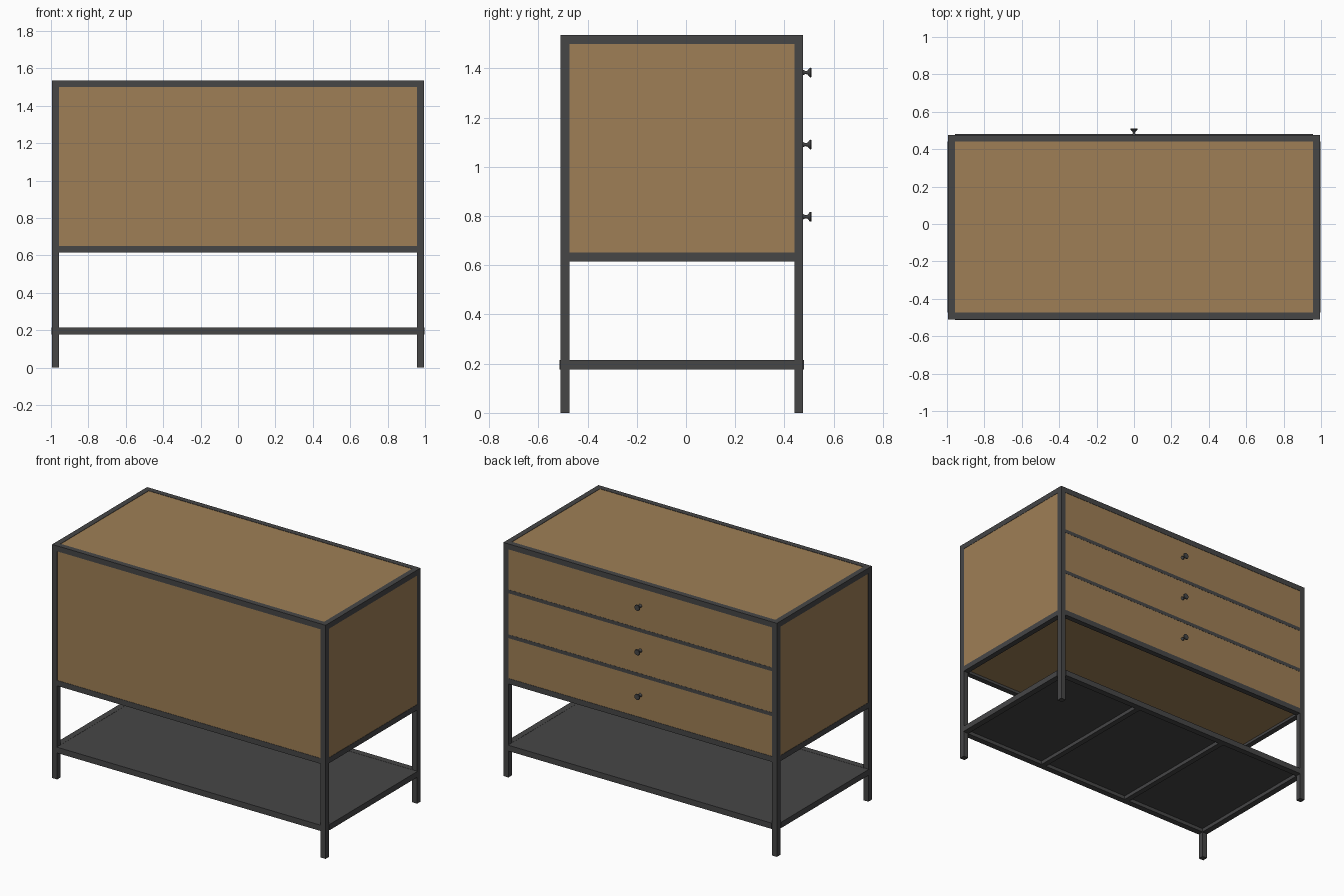
import bpy
import math
from mathutils import Vector

cube = bpy.data.objects.get("Cube")
if cube:
    bpy.data.objects.remove(cube, do_unlink=True)


def material(name, rgb):
    mat = bpy.data.materials.new(name)
    mat.use_nodes = True
    mat.diffuse_color = (*rgb, 1)
    mat.node_tree.nodes["Principled BSDF"].inputs["Base Color"].default_value = (*rgb, 1)
    return mat


WOOD = material("warm_wood", (0.345, 0.212, 0.092))
METAL = material("dark_metal", (0.061, 0.061, 0.062))


def box(name, lo, hi, mat):
    """Box between two opposite corners."""
    lo, hi = Vector(lo), Vector(hi)
    bpy.ops.mesh.primitive_cube_add(size=1, location=(lo + hi) / 2)
    obj = bpy.context.object
    obj.name = name
    obj.scale = hi - lo
    bpy.ops.object.transform_apply(location=False, rotation=False, scale=True)
    obj.data.materials.append(mat)
    return obj


# Main dimensions
X = 0.994                    # outer half width
Y0, Y1 = -0.51, 0.476        # plain face and drawer face
T = 0.036                    # bar thickness
XI, YI0, YI1 = X - T, Y0 + T, Y1 - T
TOP, BASE, SHELF = 1.535, 0.615, 0.176
FLUSH = 0.002                # panel set-back from the frame
P = 0.018                    # panel thickness

# Corner posts
for xn, x in (("right", -X), ("left", XI)):
    for yn, y in (("front", Y0), ("back", YI1)):
        box(f"{yn}_{xn}_post", (x, y, 0), (x + T, y + T, TOP), METAL)


def rail_ring(name, z0, z1, out=0.0):
    """Four rails that join the posts at one height."""
    for side, y in (("front", Y0 - out), ("back", YI1)):
        box(f"{name}_{side}_rail", (-XI, y, z0), (XI, y + T + out, z1), METAL)
    for side, x in (("right", -X - out), ("left", XI)):
        box(f"{name}_{side}_rail", (x, YI0, z0), (x + T + out, YI1, z1), METAL)


rail_ring("top", TOP - T, TOP)
rail_ring("base", BASE, BASE + T)
rail_ring("shelf", SHELF, SHELF + 0.038, 0.004)

# Cabinet panels
Z0, Z1 = BASE + T, TOP - T
box("top_panel", (-XI, YI0, TOP - FLUSH - P), (XI, YI1, TOP - FLUSH), WOOD)
box("bottom_panel", (-XI, YI0, Z0 - P), (XI, YI1, Z0), WOOD)
box("front_panel", (-XI, Y0 + FLUSH, Z0), (XI, Y0 + FLUSH + P, Z1), WOOD)
for side, s in (("right", -1), ("left", 1)):
    a, b = sorted((s * (X - FLUSH), s * (X - FLUSH - P)))
    box(f"{side}_side_panel", (a, YI0, Z0), (b, YI1, Z1), WOOD)

# Drawer fronts with dark dividers between them
GAP = 0.024
dividers = (0.927, 1.222)
edges = (Z0 - GAP / 2, *dividers, Z1 + GAP / 2)
for i in range(3):
    box(f"drawer_front_{i + 1}", (-XI, YI1, edges[i] + GAP / 2),
        (XI, Y1 - FLUSH, edges[i + 1] - GAP / 2), WOOD)
for i, z in enumerate(dividers):
    box(f"drawer_divider_{i + 1}", (-XI, YI1, z - GAP / 2),
        (XI, Y1 - FLUSH / 2, z + GAP / 2), METAL)


def knob(name, z, profile, sides=20):
    """Turned knob: (radius, distance) profile spun about the y axis."""
    verts = [(r * math.cos(a), d, r * math.sin(a))
             for r, d in profile
             for a in (math.tau * k / sides for k in range(sides))]
    faces = [(j * sides + k, (j + 1) * sides + k,
              (j + 1) * sides + (k + 1) % sides, j * sides + (k + 1) % sides)
             for j in range(len(profile) - 1) for k in range(sides)]
    last = (len(profile) - 1) * sides
    faces += [tuple(range(sides)), tuple(range(last + sides - 1, last - 1, -1))]
    mesh = bpy.data.meshes.new(name)
    mesh.from_pydata(verts, [], faces)
    mesh.materials.append(METAL)
    obj = bpy.data.objects.new(name, mesh)
    obj.location = (0, Y1 - FLUSH, z)
    bpy.context.collection.objects.link(obj)
    bpy.ops.object.select_all(action="DESELECT")
    obj.select_set(True)
    bpy.context.view_layer.objects.active = obj
    bpy.ops.object.shade_smooth_by_angle(angle=math.radians(40))


KNOB = [(0.012, 0), (0.009, 0.005), (0.006, 0.012), (0.008, 0.02),
        (0.017, 0.027), (0.02, 0.031), (0.018, 0.036)]
for i, z in enumerate((0.797, 1.09, 1.383)):
    knob(f"drawer_knob_{i + 1}", z, KNOB)

# Lower shelf with two cross bars beneath
box("shelf_panel", (-XI, YI0, SHELF + 0.024), (XI, YI1, SHELF + 0.037), METAL)
for side, x in (("right", -0.34), ("left", 0.34)):
    box(f"{side}_shelf_cross_bar", (x - T / 2, YI0, SHELF),
        (x + T / 2, YI1, SHELF + 0.024), METAL)
